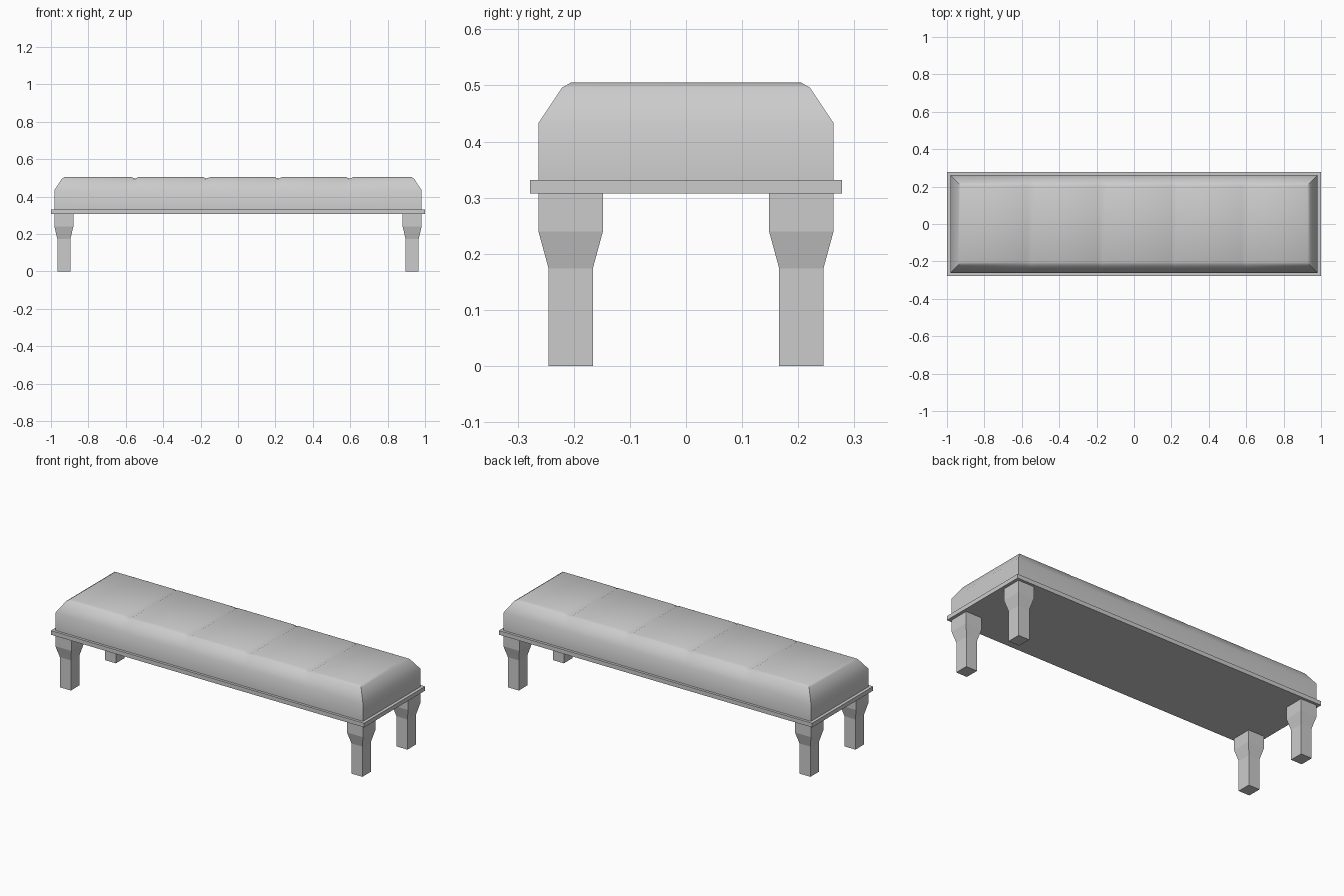
import bpy, bmesh

if "Cube" in bpy.data.objects:
    bpy.data.objects.remove(bpy.data.objects["Cube"])


def loft(name, rings):
    """Skin a list of equal-length closed rings and cap both ends."""
    bm = bmesh.new()
    loops = [[bm.verts.new(p) for p in ring] for ring in rings]
    n = len(loops[0])
    for a, b in zip(loops, loops[1:]):
        for i in range(n):
            j = (i + 1) % n
            bm.faces.new((a[i], a[j], b[j], b[i]))
    bm.faces.new(loops[0])
    bm.faces.new(loops[-1])
    bmesh.ops.recalc_face_normals(bm, faces=bm.faces)
    mesh = bpy.data.meshes.new(name)
    bm.to_mesh(mesh)
    bm.free()
    ob = bpy.data.objects.new(name, mesh)
    bpy.context.collection.objects.link(ob)
    return ob


def rect(cx, cy, hx, hy, z):
    return [(cx - hx, cy - hy, z), (cx + hx, cy - hy, z),
            (cx + hx, cy + hy, z), (cx - hx, cy + hy, z)]


# Thin frame board under the cushion
loft("frame_board", [rect(0, 0, 1, 0.278, 0.307), rect(0, 0, 1, 0.278, 0.331)])

# Four tapered legs
for xs, side in ((-1, "left"), (1, "right")):
    for ys, end in ((-1, "front"), (1, "back")):
        cx, cy = xs * 0.931, ys * 0.2055
        loft(f"{end}_{side}_leg", [
            rect(cx, cy, 0.035, 0.0395, 0),
            rect(cx, cy, 0.035, 0.0395, 0.174),
            rect(cx, cy, 0.051, 0.0575, 0.24),
            rect(cx, cy, 0.051, 0.0575, 0.307)])


# Cushion cross-section; the upper points can sit at other x and be pinched
def section(x_side, x_shoulder, x_top, drop=0.0):
    half = [(x_side, 0.263, 0.331), (x_side, 0.263, 0.433),
            (x_shoulder, 0.221 + drop * 0.3, 0.496 - drop * 0.45),
            (x_top, 0.205, 0.505 - drop)]
    return [(x, -y, z) for x, y, z in half] + half[::-1]


# Cushion with sloped rim and four stitched grooves across the top
sections = [section(-0.982, -0.941, -0.926)]
for gx in (-0.551, -0.168, 0.216, 0.598):
    for dx, drop in ((-0.022, 0), (0, 0.01), (0.022, 0)):
        x = gx + dx
        sections.append(section(x, x, x, drop))
sections.append(section(0.982, 0.941, 0.926))
cushion = loft("cushion", sections)

# Replace the end caps by upright end, slope and small top bevel
bm = bmesh.new()
bm.from_mesh(cushion.data)
bm.faces.ensure_lookup_table()
bm.verts.ensure_lookup_table()
caps = [f for f in bm.faces if len(f.verts) == 8]
bmesh.ops.delete(bm, geom=caps, context='FACES_ONLY')
bm.verts.ensure_lookup_table()
for start in (0, len(bm.verts) - 8):
    v = [bm.verts[start + i] for i in range(8)]
    for i in range(3):
        bm.faces.new((v[i], v[i + 1], v[6 - i], v[7 - i]))
bmesh.ops.recalc_face_normals(bm, faces=bm.faces)
bm.to_mesh(cushion.data)
bm.free()

# Soft shading on the cushion, hard edges kept
bpy.context.view_layer.objects.active = cushion
cushion.select_set(True)
bpy.ops.object.shade_smooth_by_angle(angle=0.7)
